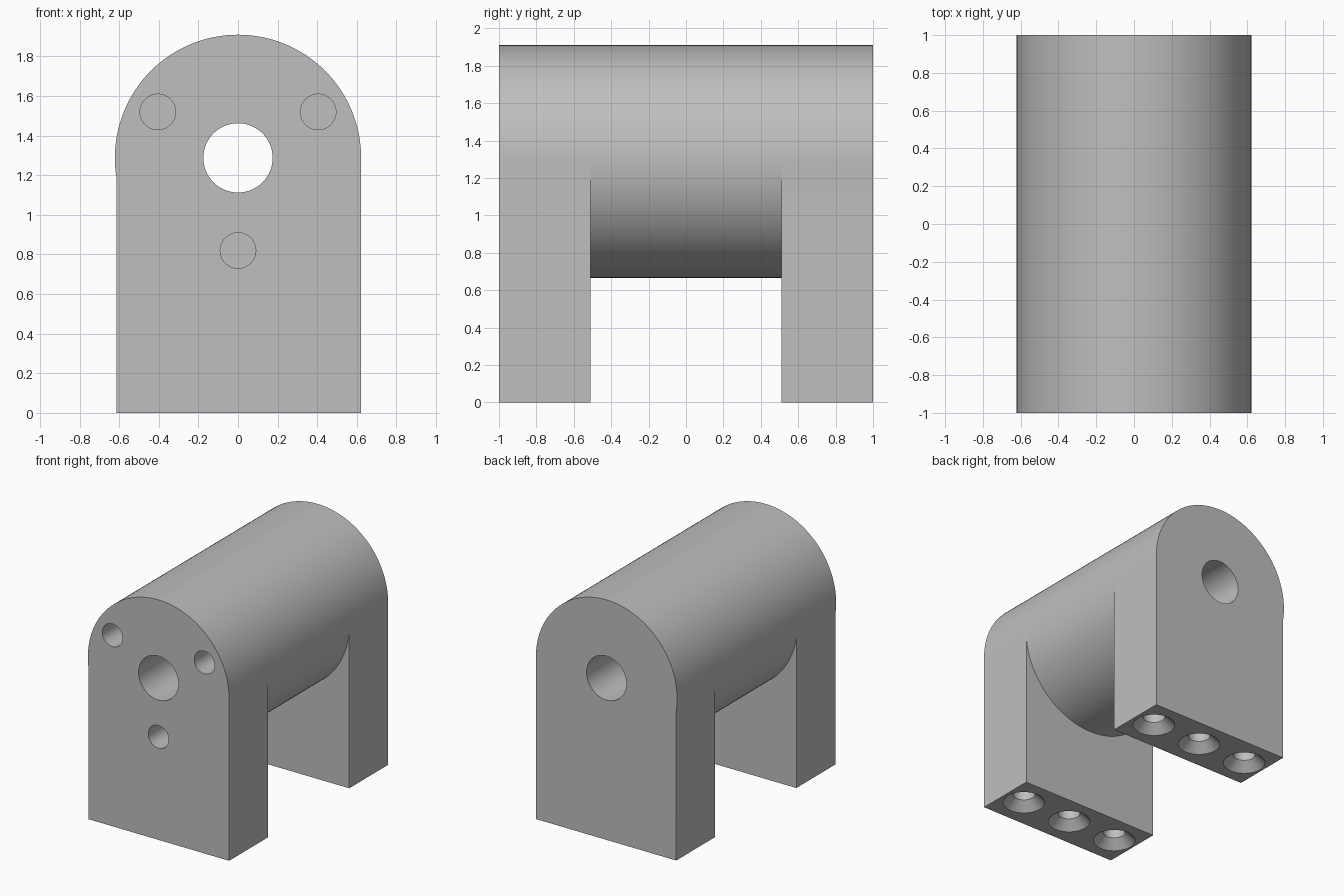
import bpy
import math

cube = bpy.data.objects.get("Cube")
if cube:
    bpy.data.objects.remove(cube, do_unlink=True)

R, AXIS_Z = 0.622, 1.288
LEG_IN, LEG_LOW_X = 0.51, -0.614

grey = bpy.data.materials.new("plain grey")
grey.use_nodes = True
colour = (0.52, 0.52, 0.52, 1)
grey.diffuse_color = colour
grey.node_tree.nodes["Principled BSDF"].inputs["Base Color"].default_value = colour


def finish(name):
    obj = bpy.context.object
    obj.name = name
    obj.data.materials.append(grey)
    return obj


def rod(name, r, x, y0, y1, z, sides=64):
    """Cylinder running along y."""
    bpy.ops.mesh.primitive_cylinder_add(
        vertices=sides, radius=r, depth=y1 - y0,
        location=(x, (y0 + y1) / 2, z), rotation=(math.pi / 2, 0, 0))
    return finish(name)


def block(name, low, high):
    bpy.ops.mesh.primitive_cube_add(
        size=1, location=[(a + b) / 2 for a, b in zip(low, high)])
    obj = finish(name)
    obj.scale = [b - a for a, b in zip(low, high)]
    return obj


def combine(target, tool, operation):
    """Boolean a helper into the target, then remove the helper."""
    tool.hide_render = True
    bpy.context.view_layer.objects.active = target
    mod = target.modifiers.new(operation, "BOOLEAN")
    mod.object, mod.operation, mod.solver = tool, operation, "EXACT"
    bpy.ops.object.modifier_apply(modifier=mod.name)
    bpy.data.objects.remove(tool, do_unlink=True)


# Barrel and the two legs joined into one casting
body = rod("bearing_block", R, 0, -1, 1, AXIS_Z, 128)
for y0, y1 in ((-1, -LEG_IN), (LEG_IN, 1)):
    combine(body, block("leg", (LEG_LOW_X, y0, 0), (R, y1, AXIS_Z)), "UNION")

# Shaft bore right through
combine(body, rod("bore_cutter", 0.175, 0, -1.1, 1.1, AXIS_Z), "DIFFERENCE")

# Three blind bolt holes in the front face
for x, z in ((-0.405, 1.52), (0.405, 1.52), (0, 0.82)):
    combine(body, rod("bolt_cutter", 0.09, x, -1.1, -0.6, z, 48), "DIFFERENCE")

# Countersunk screw holes under both feet
for y in (-0.755, 0.755):
    for x in (-0.44, 0, 0.44):
        bpy.ops.mesh.primitive_cylinder_add(
            vertices=48, radius=0.083, depth=0.5, location=(x, y, 0.2))
        combine(body, finish("screw_cutter"), "DIFFERENCE")
        bpy.ops.mesh.primitive_cone_add(
            vertices=48, radius1=0.177, radius2=0.083, depth=0.09,
            location=(x, y, 0.025))
        combine(body, finish("countersink_cutter"), "DIFFERENCE")

# Smooth round walls, sharp edges
bpy.ops.object.select_all(action="DESELECT")
body.select_set(True)
bpy.context.view_layer.objects.active = body
bpy.ops.object.transform_apply(location=True, rotation=True, scale=True)
bpy.ops.object.shade_smooth_by_angle(angle=math.radians(25))
